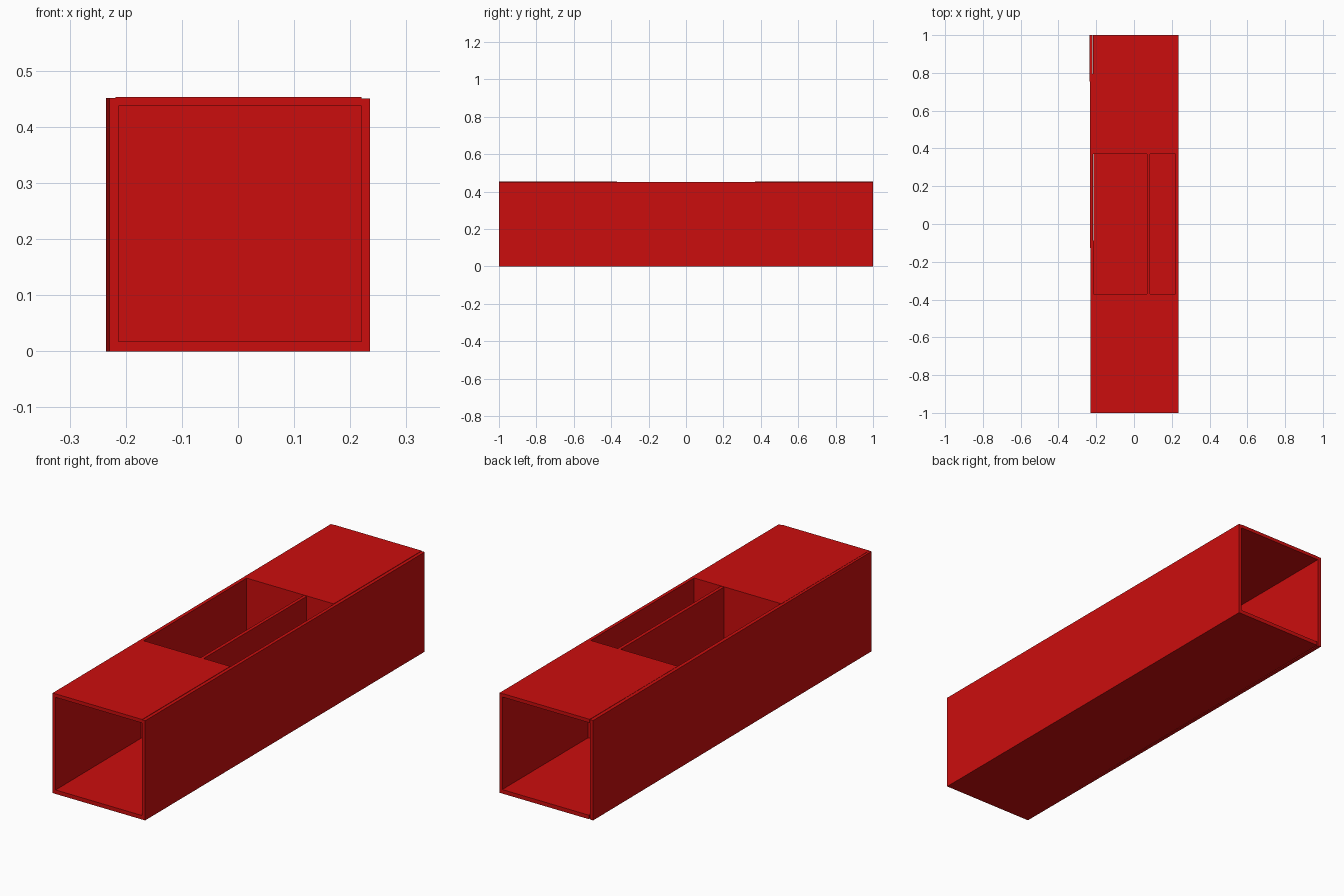
import bpy
import bmesh

if "Cube" in bpy.data.objects:
    bpy.data.objects.remove(bpy.data.objects["Cube"])

red = bpy.data.materials.new("red paint")
red.diffuse_color = (0.6, 0.004, 0.004, 1)
red.use_nodes = True
red.node_tree.nodes["Principled BSDF"].inputs["Base Color"].default_value = red.diffuse_color


def panel(name, x, y, z, skew=0.0):
    """Box from (min, max) ranges; skew shifts its back end in x."""
    bm = bmesh.new()
    bmesh.ops.create_cube(bm, size=1)
    for v in bm.verts:
        back = v.co.y > 0
        v.co = [r[1] if c > 0 else r[0] for c, r in zip(v.co, (x, y, z))]
        if back:
            v.co.x += skew
    me = bpy.data.meshes.new(name)
    bm.to_mesh(me)
    bm.free()
    me.materials.append(red)
    ob = bpy.data.objects.new(name, me)
    bpy.context.collection.objects.link(ob)


T = 0.016     # board thickness
TOP = 0.453   # overall height
FULL = (-1, 1)

# long boards: floor and two sides, the left one slightly out of square
panel("floor", (-0.214, 0.235), FULL, (0, 0.018))
panel("right_side", (0.22, 0.235), FULL, (0.018, 0.451))
panel("left_side", (-0.229, -0.213), FULL, (0, 0.452), skew=-0.006)

# top boards and cross walls at either end of the open middle bay
for name, s in (("front", -1), ("back", 1)):
    panel(name + "_top", (-0.218, 0.22), sorted((s * 0.37, s)), (TOP - T, TOP))
    panel(name + "_cross_wall", (-0.218, 0.22),
          sorted((s * 0.37, s * (0.37 + T))), (0.018, TOP - T))

# lengthwise divider of the middle bay
panel("divider", (0.07, 0.085), (-0.37, 0.37), (0.018, 0.451))
